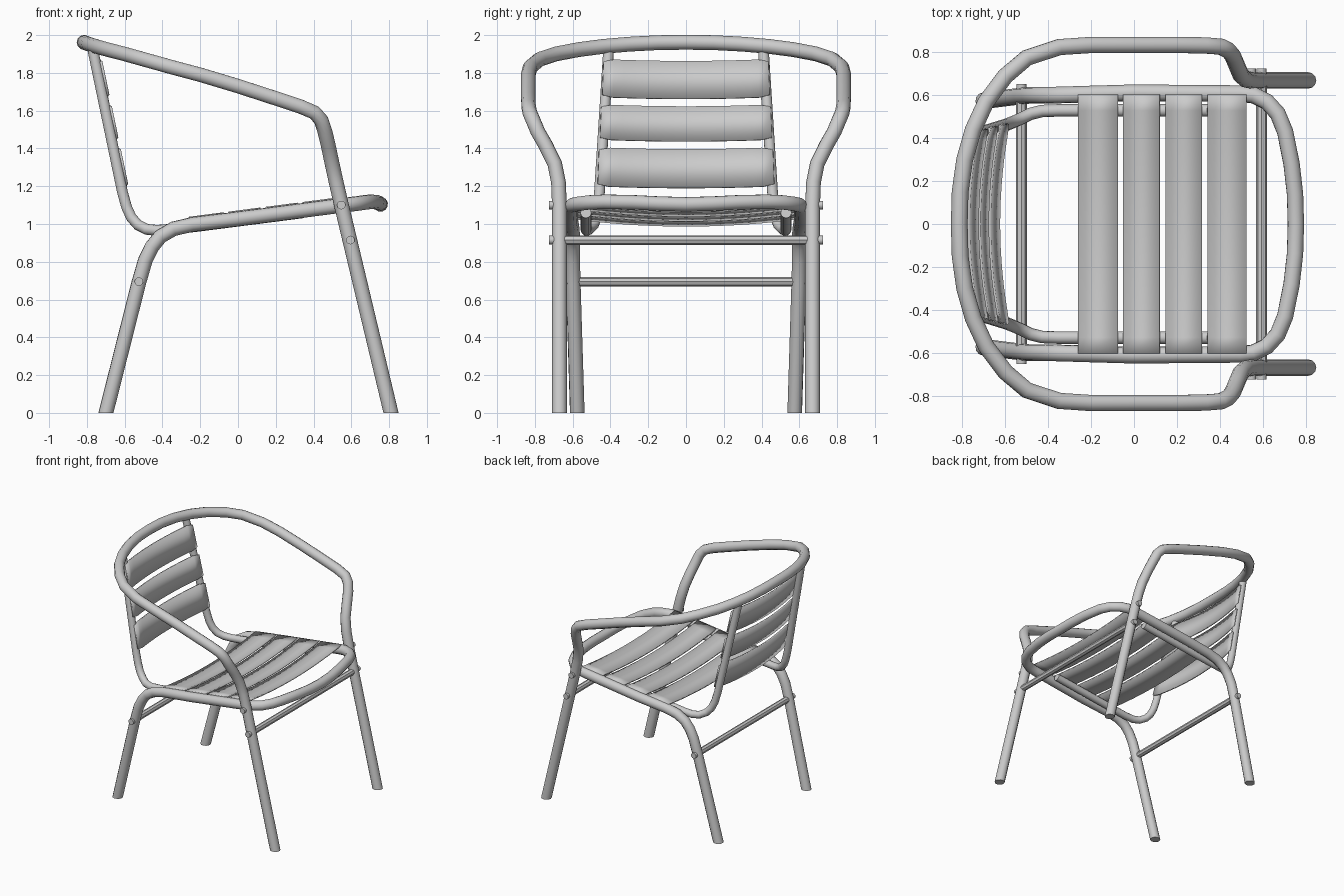
import bpy, bmesh
from mathutils import Vector

cube = bpy.data.objects.get("Cube")
if cube:
    bpy.data.objects.remove(cube, do_unlink=True)

metal = bpy.data.materials.new("brushed aluminium")
metal.use_nodes = True
metal.diffuse_color = (0.6, 0.6, 0.6, 1)
metal.node_tree.nodes["Principled BSDF"].inputs["Base Color"].default_value = (0.6, 0.6, 0.6, 1)


def add_object(name, mesh):
    obj = bpy.data.objects.new(name, mesh)
    bpy.context.collection.objects.link(obj)
    mesh.materials.clear()
    mesh.materials.append(metal)
    bpy.ops.object.select_all(action='DESELECT')
    obj.select_set(True)
    bpy.context.view_layer.objects.active = obj
    bpy.ops.object.shade_smooth_by_angle(angle=0.7)
    return obj


def tube(name, points, radius, resolution=4):
    """Capped round tube along a path, cut level with the floor."""
    curve = bpy.data.curves.new(name, 'CURVE')
    curve.dimensions = '3D'
    curve.bevel_depth = radius
    curve.bevel_resolution = resolution
    curve.use_fill_caps = True
    spline = curve.splines.new('POLY')
    spline.points.add(len(points) - 1)
    for p, co in zip(spline.points, points):
        p.co = (*co, 1)
    temp = bpy.data.objects.new(name, curve)
    bpy.context.collection.objects.link(temp)
    bpy.context.view_layer.update()
    mesh = bpy.data.meshes.new_from_object(temp.evaluated_get(bpy.context.evaluated_depsgraph_get()))
    bpy.data.objects.remove(temp)
    bm = bmesh.new()
    bm.from_mesh(mesh)
    bmesh.ops.remove_doubles(bm, verts=bm.verts, dist=0.0005)
    if min(v.co.z for v in bm.verts) < 0:
        bmesh.ops.bisect_plane(bm, geom=bm.verts[:] + bm.edges[:] + bm.faces[:],
                               plane_co=(0, 0, 0), plane_no=(0, 0, -1), clear_outer=True)
        bmesh.ops.holes_fill(bm, edges=[e for e in bm.edges if e.is_boundary])
    bmesh.ops.recalc_face_normals(bm, faces=bm.faces)
    bm.to_mesh(mesh)
    bm.free()
    return add_object(name, mesh)


def flip(points):
    return [(x, -y, z) for x, y, z in points]


def loop(points):
    """Mirror a half path that ends on the centre line."""
    return points + flip(points[-2::-1])


def slat(name, low, high, half_low, half_high, bow, corner):
    """Thin curved plank between two edge lines (x, z), bowed along `bow`."""
    low, high = Vector((low[0], 0, low[1])), Vector((high[0], 0, high[1]))
    bow = Vector(bow)
    steps = 16
    bm = bmesh.new()
    rows = []
    for i in range(steps + 1):
        t = 2 * i / steps - 1
        offset = bow * (1 - t * t)
        inset = corner if abs(t) == 1 else 0
        row = []
        for k in (inset, 1 - inset):
            p = low.lerp(high, k) + offset
            p.y = t * (half_low + (half_high - half_low) * k)
            row.append(bm.verts.new(p))
        rows.append(row)
    for a, b in zip(rows, rows[1:]):
        bm.faces.new((a[0], b[0], b[1], a[1]))
    bmesh.ops.recalc_face_normals(bm, faces=bm.faces)
    mesh = bpy.data.meshes.new(name)
    bm.to_mesh(mesh)
    bm.free()
    obj = add_object(name, mesh)
    solid = obj.modifiers.new("thickness", 'SOLIDIFY')
    solid.thickness = 0.012
    solid.offset = 0
    return obj


# Front legs, arms and top rail in one bent tube
arm = [(0.822, 0.67, -0.05), (0.55, 0.67, 1.09), (0.52, 0.675, 1.22), (0.498, 0.695, 1.32),
       (0.477, 0.745, 1.42), (0.46, 0.785, 1.49), (0.44, 0.81, 1.55), (0.405, 0.827, 1.59),
       (0.33, 0.833, 1.622), (0.2, 0.835, 1.665), (0, 0.835, 1.73), (-0.2, 0.835, 1.79),
       (-0.35, 0.825, 1.83), (-0.5, 0.775, 1.872), (-0.6, 0.69, 1.9), (-0.69, 0.57, 1.923),
       (-0.75, 0.44, 1.94), (-0.79, 0.3, 1.952), (-0.811, 0.15, 1.96), (-0.815, 0, 1.962)]
tube("arm_and_front_legs", loop(arm), 0.039)

# Rear legs and seat rim in one bent tube
rim = [(-0.712, 0.574, -0.05), (-0.525, 0.597, 0.69), (-0.49, 0.6, 0.81), (-0.455, 0.6, 0.88),
       (-0.41, 0.6, 0.935), (-0.34, 0.602, 0.975), (-0.24, 0.605, 0.998), (0, 0.612, 1.027),
       (0.5, 0.608, 1.092), (0.56, 0.6, 1.1), (0.62, 0.57, 1.107), (0.67, 0.515, 1.114),
       (0.705, 0.43, 1.118), (0.735, 0.28, 1.115), (0.751, 0.14, 1.108), (0.755, 0, 1.104)]
tube("seat_rim_and_rear_legs", loop(rim), 0.039)

# Back uprights that bend forward under the seat
upright = [(-0.768, 0.41, 1.92), (-0.612, 0.458, 1.17), (-0.59, 0.465, 1.09), (-0.565, 0.475, 1.035),
           (-0.53, 0.49, 0.995), (-0.485, 0.513, 0.972), (-0.43, 0.527, 0.966),
           (-0.35, 0.53, 0.972), (-0.2, 0.53, 0.99), (0.345, 0.53, 1.06)]
tube("left_back_upright", upright, 0.029)
tube("right_back_upright", flip(upright), 0.029)

# Seat slats, dipped in the middle
def seat_height(x):
    return 1.066 + 0.13 * x

for i, (x0, x1) in enumerate([(-0.26, -0.075), (-0.05, 0.12), (0.147, 0.317), (0.343, 0.525)]):
    slat(f"seat_slat_{i + 1}", (x0, seat_height(x0)), (x1, seat_height(x1)),
         0.605, 0.605, (0, 0, -0.04), 0)

# Back slats, bowed backwards
def back_x(z):
    return -0.585 - 0.21 * (z - 1.2)

for i, (z0, z1) in enumerate([(1.2, 1.405), (1.447, 1.632), (1.672, 1.872)]):
    slat(f"back_slat_{i + 1}", (back_x(z0), z0), (back_x(z1), z1),
         0.468 - 0.012 * i, 0.46 - 0.012 * i, (-0.045, 0, -0.01), 0.06)

# Cross bars between the legs
for name, x, z, half in [("front_cross_bar", 0.595, 0.915, 0.66), ("rear_cross_bar", -0.525, 0.695, 0.59)]:
    tube(name, [(x, -half, z), (x, half, z)], 0.025, 2)

# Bolt heads on the outside of the legs
for name, x, z, y in [("arm_bolt", 0.547, 1.1, 0.7), ("front_bolt", 0.595, 0.915, 0.7),
                      ("rear_bolt", -0.525, 0.695, 0.627)]:
    for side, s in (("left", 1), ("right", -1)):
        tube(f"{side}_{name}", [(x, s * y, z), (x, s * (y + 0.025), z)], 0.023)
